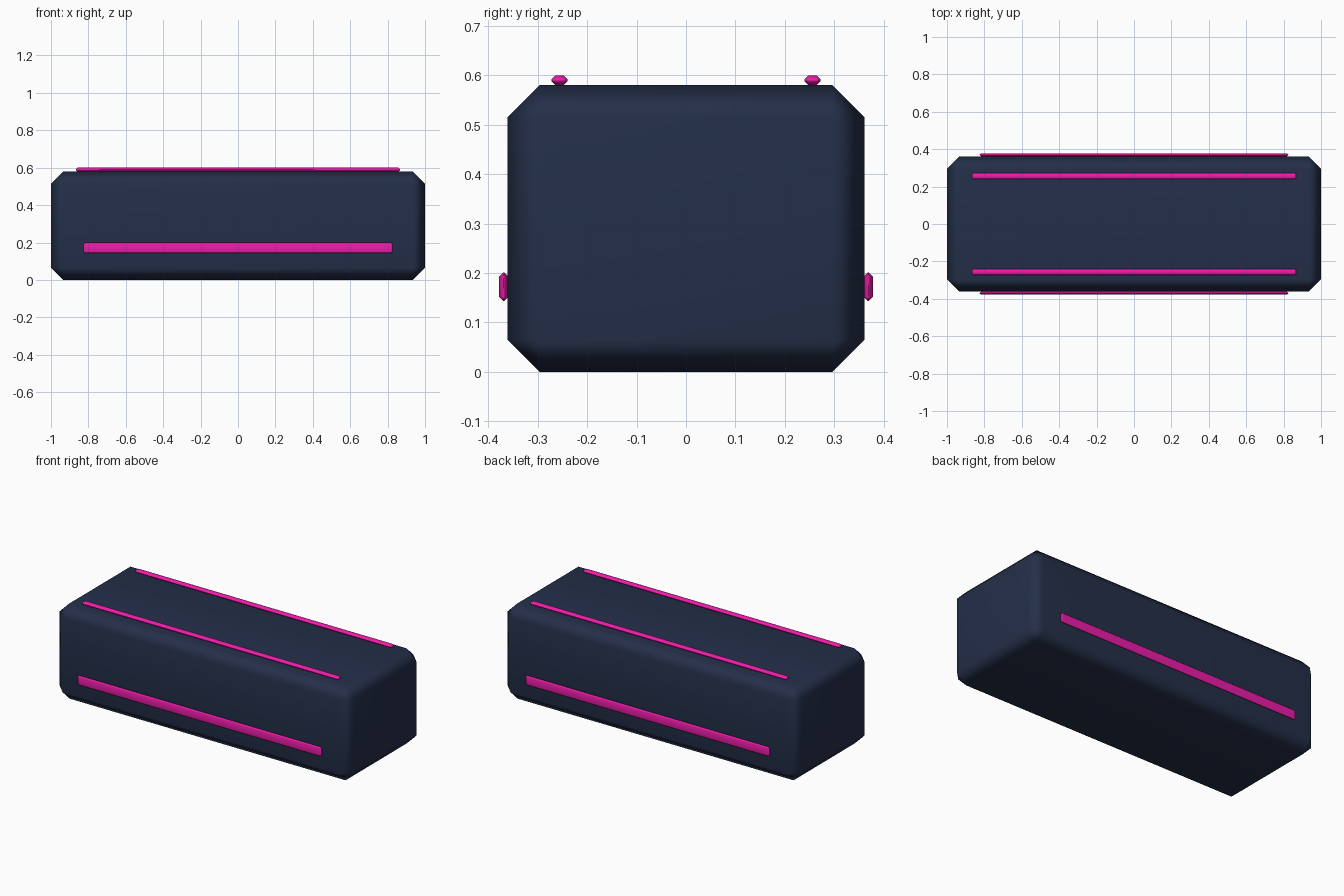
import bpy

if "Cube" in bpy.data.objects:
    bpy.data.objects.remove(bpy.data.objects["Cube"])


def material(name, color):
    m = bpy.data.materials.new(name)
    m.diffuse_color = color
    m.use_nodes = True
    m.node_tree.nodes["Principled BSDF"].inputs["Base Color"].default_value = m.diffuse_color
    return m


navy = material("navy_shell", (0.017, 0.028, 0.065, 1))
pink = material("pink_glow", (0.85, 0.012, 0.4, 1))


def box(name, center, size, bevel, mat):
    bpy.ops.mesh.primitive_cube_add(size=1, location=center)
    ob = bpy.context.object
    ob.name = name
    ob.scale = size
    bpy.ops.object.transform_apply(location=False, rotation=False, scale=True)
    ob.data.materials.append(mat)
    # single chamfer, smooth shaded with the large faces kept flat
    bpy.ops.object.shade_smooth()
    b = ob.modifiers.new("chamfer", 'BEVEL')
    b.width = bevel
    b.segments = 1
    b.limit_method = 'NONE'
    w = ob.modifiers.new("weighted_normals", 'WEIGHTED_NORMAL')
    w.keep_sharp = True
    return ob


# Main body
box("body", (0, 0, 0.29), (2.0, 0.722, 0.58), 0.065, navy)

# Accent strips, mirrored front to back
for side, label in ((-1, "front"), (1, "back")):
    box(label + "_side_strip", (0, side * 0.369, 0.172), (1.65, 0.018, 0.058), 0.008, pink)
    box(label + "_top_strip", (0, side * 0.256, 0.59), (1.734, 0.033, 0.02), 0.008, pink)
